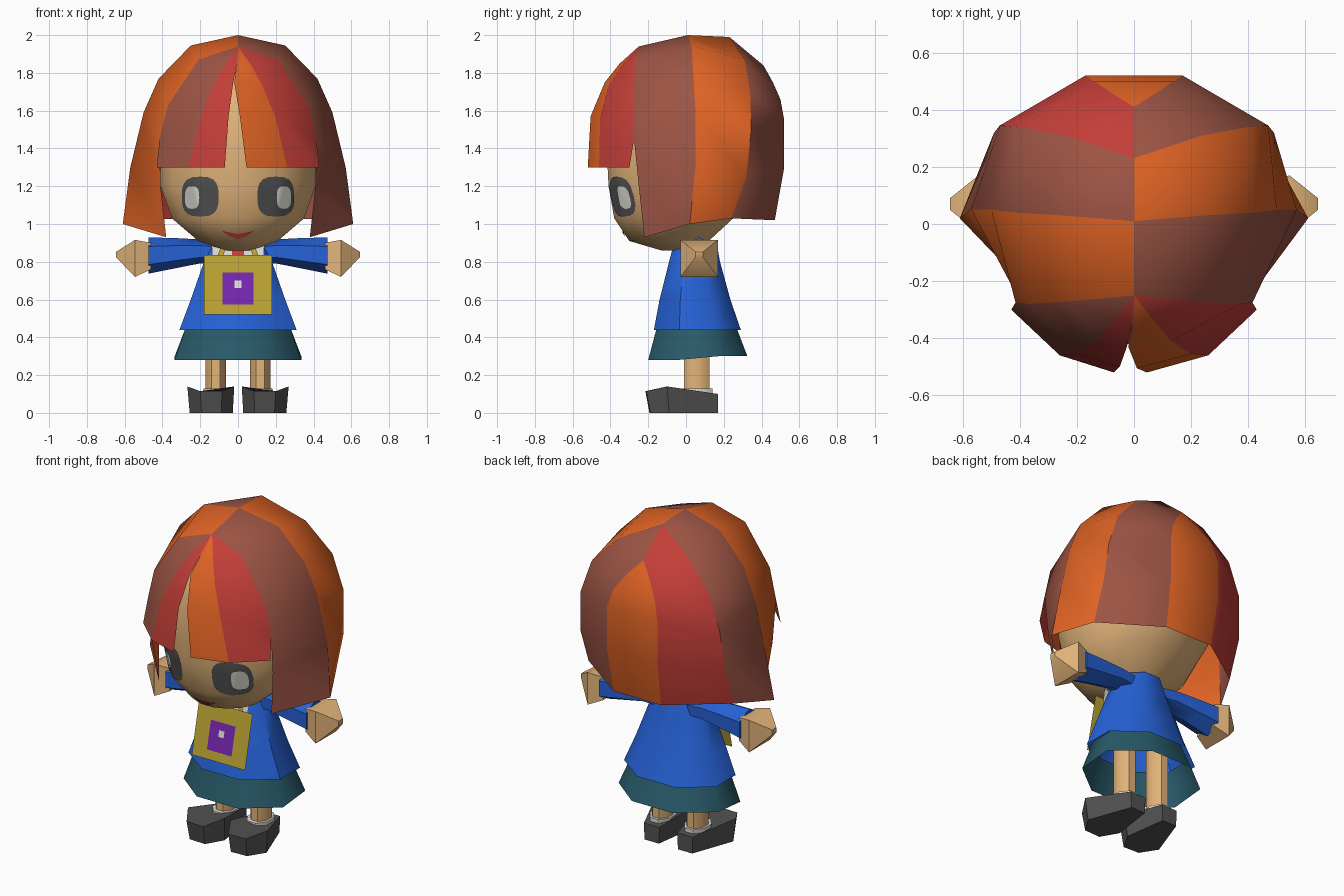
import bpy, bmesh, math
from mathutils import Vector
from mathutils.bvhtree import BVHTree

if "Cube" in bpy.data.objects:
    bpy.data.objects.remove(bpy.data.objects["Cube"])


def material(name, r, g, b):
    m = bpy.data.materials.new(name)
    m.diffuse_color = [((c / 255 + 0.055) / 1.055) ** 2.4 for c in (r, g, b)] + [1]
    m.use_nodes = True
    m.node_tree.nodes["Principled BSDF"].inputs["Base Color"].default_value = m.diffuse_color
    return m


ORANGE = material("hair_orange", 222, 98, 36)
BROWN = material("hair_brown", 156, 84, 68)
RED = material("hair_red", 196, 62, 56)
SKIN = material("skin", 226, 180, 122)
GREY = material("dark_grey", 82, 82, 82)
WHITE = material("off_white", 222, 220, 212)
BLUE = material("shirt_blue", 38, 98, 215)
TEAL = material("skirt_teal", 40, 90, 105)
GOLD = material("sign_gold", 186, 162, 50)
PURPLE = material("sign_purple", 118, 38, 176)


def make(name, verts, faces, mats, idx=None, angle=50, recalc=True):
    me = bpy.data.meshes.new(name)
    me.from_pydata([tuple(v) for v in verts], [], faces)
    for m in mats:
        me.materials.append(m)
    if idx:
        for p, i in zip(me.polygons, idx):
            p.material_index = i
    if recalc:
        bm = bmesh.new()
        bm.from_mesh(me)
        bmesh.ops.recalc_face_normals(bm, faces=bm.faces)
        bm.to_mesh(me)
        bm.free()
    ob = bpy.data.objects.new(name, me)
    bpy.context.collection.objects.link(ob)
    bpy.context.view_layer.objects.active = ob
    ob.select_set(True)
    bpy.ops.object.shade_smooth_by_angle(angle=math.radians(angle))
    ob.select_set(False)
    return ob


def loft(name, rows, mat, closed=True, caps=(True, True), angle=50):
    n = len(rows[0])
    verts = [p for r in rows for p in r]
    faces = []
    for i in range(len(rows) - 1):
        for j in range(n if closed else n - 1):
            k = (j + 1) % n
            faces.append((i * n + j, i * n + k, (i + 1) * n + k, (i + 1) * n + j))
    if closed and caps[0]:
        faces.append(tuple(reversed(range(n))))
    if closed and caps[1]:
        faces.append(tuple(range(len(verts) - n, len(verts))))
    return make(name, verts, faces, [mat], angle=angle)


def ring(z, rx, yf, yb, n=8, cx=0):
    s = 1 / math.cos(math.pi / n)
    a = [(j + 0.5) * math.tau / n for j in range(n)]
    return [(cx + rx * s * math.cos(t), (yf + yb) / 2 + (yb - yf) / 2 * s * math.sin(t), z) for t in a]


def xring(x, y, z, ry, rz, n):
    s = 1 / math.cos(math.pi / n)
    a = [(j + 0.5) * math.tau / n for j in range(n)]
    return [(x, y + ry * s * math.cos(t), z + rz * s * math.sin(t)) for t in a]


# Head
head = loft("head", [ring(*r, n=16) for r in (
    (0.86, 0.07, -0.13, 0.05), (0.91, 0.21, -0.30, 0.12), (1.03, 0.35, -0.38, 0.25),
    (1.2, 0.41, -0.41, 0.40), (1.4, 0.41, -0.42, 0.43), (1.6, 0.36, -0.40, 0.40),
    (1.75, 0.22, -0.35, 0.30), (1.84, 0.08, -0.2, 0.15))], SKIN, angle=80)
tree = BVHTree.FromPolygons([v.co for v in head.data.vertices],
                            [list(p.vertices) for p in head.data.polygons])


def on_face(x, z, off):
    hit = tree.ray_cast(Vector((x, -1, z)), Vector((0, 1, 0)))[0]
    return (x, hit.y - off, z)


def eye_patch(name, cx, cz, rx, rz, mat, off):
    rows = []
    for k in (0.25, 0.5, 0.75, 1):
        row = []
        for j in range(20):
            c, s = math.cos(j * math.tau / 20), math.sin(j * math.tau / 20)
            row.append(on_face(cx + k * rx * math.copysign(abs(c) ** 0.7, c),
                               cz + k * rz * math.copysign(abs(s) ** 0.7, s), off))
        rows.append(row)
    loft(name, rows, mat, caps=(True, False), angle=80)


for side, sx in (("left", -1), ("right", 1)):
    eye_patch("eye_" + side, sx * 0.2, 1.145, 0.098, 0.106, GREY, 0.006)
    eye_patch("eye_highlight_" + side, sx * 0.243, 1.14, 0.038, 0.06, WHITE, 0.011)

# Mouth
xs = [i * 0.02 for i in range(-4, 5)]
loft("mouth", [[on_face(x, 0.965 - t * (1 - (x / 0.085) ** 2) - 0.01 * (1 - abs(x) / 0.08), 0.007)
                for x in xs] for t in (0.008, 0.034)], RED, closed=False)

# Hair: locks between meridian curves that start on a centre ridge
M1 = [(0, -.25, 1.94), (.21, -.27, 1.87), (.37, -.28, 1.63), (.415, -.275, 1.45), (.41, -.25, 1.2), (.38, -.22, .93)]
M2 = [(0, .01, 2), (.25, .03, 1.945), (.42, .04, 1.77), (.5, .05, 1.59), (.57, .05, 1.3), (.61, .02, 1)]
M3 = [(0, .23, 1.99), (.24, .31, 1.87), (.4, .34, 1.7), (.47, .345, 1.5), (.49, .32, 1.25), (.49, .24, 1.03)]
M4 = [(0, .41, 1.84), (.08, .46, 1.75), (.14, .5, 1.66), (.17, .52, 1.55), (.17, .52, 1.3), (.16, .47, 1.02)]
# Fringe curves, with a gap left of centre
F2 = M1[:4] + [(.43, -.30, 1.3)]
F1 = [M1[0], (.07, -.34, 1.84), (.13, -.41, 1.73), (.2, -.455, 1.56), (.26, -.46, 1.3)]
F0R = [M1[0], (-.005, -.35, 1.85), (-.02, -.43, 1.75), (.01, -.505, 1.57), (.045, -.52, 1.3)]
F0L = [M1[0], (-.005, -.35, 1.85), (-.025, -.43, 1.75), (-.05, -.5, 1.57), (-.07, -.52, 1.3)]


def flip(curve):
    return [(-x, y, z) for x, y, z in curve]


locks = [(M1, M2, 1), (M2, M3, 0), (M3, M4, 1), (M4, flip(M4), 0), (flip(M4), flip(M3), 2),
         (flip(M3), flip(M2), 1), (flip(M2), flip(M1), 0),
         (flip(F2), flip(F1), 1), (flip(F1), F0L, 2), (F0R, F1, 0), (F1, F2, 2)]
index, faces, colours = {}, [], []
for a, b, col in locks:
    for i in range(len(a) - 1):
        quad = dict.fromkeys((a[i], a[i + 1], b[i + 1], b[i]))
        f = [index.setdefault(p, len(index)) for p in quad]
        if len(f) > 2:
            faces.append(f)
            colours.append(col)
make("hair", list(index), faces, [ORANGE, BROWN, RED], colours, angle=45, recalc=False)

# Shirt, neck and skirt
loft("shirt", [ring(*r) for r in ((0.44, .31, -.17, .29), (0.6, .25, -.14, .235),
                                  (0.8, .18, -.09, .18), (0.91, .12, -.06, .16))], BLUE, caps=(False, True))
loft("neck", [ring(.85, .07, -.04, .11), ring(.95, .07, -.04, .11)], SKIN)
skirt = loft("skirt", [ring(.28, .335, -.20, .325), ring(.47, .27, -.15, .26)], TEAL, caps=(False, False))
for v in skirt.data.vertices:
    if v.co.z < .4 and v.co.y > .1:
        v.co.z += .02

# Sleeves, hands, legs, shoes
for side, sx in (("left", -1), ("right", 1)):
    loft("sleeve_" + side, [xring(sx * x, .07, z, ry, rz, 6) for x, z, ry, rz in (
        (.08, .845, .06, .05), (.2, .855, .07, .055), (.34, .845, .08, .07), (.475, .833, .09, .083))], BLUE)
    loft("hand_" + side, [xring(sx * x, .07, z, ry, rz, 4) for x, z, ry, rz in (
        (.46, .83, .075, .07), (.545, .818, .1, .098), (.645, .838, .02, .015))], SKIN)
    loft("leg_" + side, [ring(z, .054, -.01, .125, 8, sx * .117) for z in (.09, .5)], SKIN)
    loft("sock_" + side, [ring(z, .066, -.035, .14, 8, sx * .117) for z in (.08, .128)], WHITE)
    plan = [(.06, .17, .1), (.165, .17, .1), (.268, -.1, .14), (.2, -.21, .115), (.085, -.215, .115), (.02, -.1, .14)]
    loft("shoe_" + side, [[(sx * (.117 + (x - .117) * .92), y * .9 if y < 0 else y, 0) for x, y, h in plan],
                          [(sx * x, y, h) for x, y, h in plan]], GREY, angle=35)


# Front plates that follow the slope of the shirt
def plate(name, outline, mat, off):
    verts = [(x, -.115 - (.84 - z) * .23 - off, z) for x, z in outline]
    make(name, verts, [tuple(range(len(verts)))], [mat], recalc=False)


def box(x, z0, z1):
    return [(-x, z0), (x, z0), (x, z1), (-x, z1)]


plate("neckerchief", [(-.05, .6), (.05, .6), (.03, .87), (-.03, .87)], RED, -.015)
plate("sign", box(.18, .52, .835), GOLD, 0)
plate("sign_panel", box(.083, .575, .742), PURPLE, .005)
plate("sign_mark", box(.018, .662, .70), WHITE, .009)
for side, sx in (("left", -1), ("right", 1)):
    plate("strap_" + side, [(sx * x, z) for x, z in ((.08, .83), (.11, .83), (.08, .9), (.055, .9))][::sx], GOLD, -.008)
    plate("collar_" + side, [(sx * x, z) for x, z in ((.03, .8), (.13, .74), (.14, .89), (.03, .89))][::sx], WHITE, -.018)
